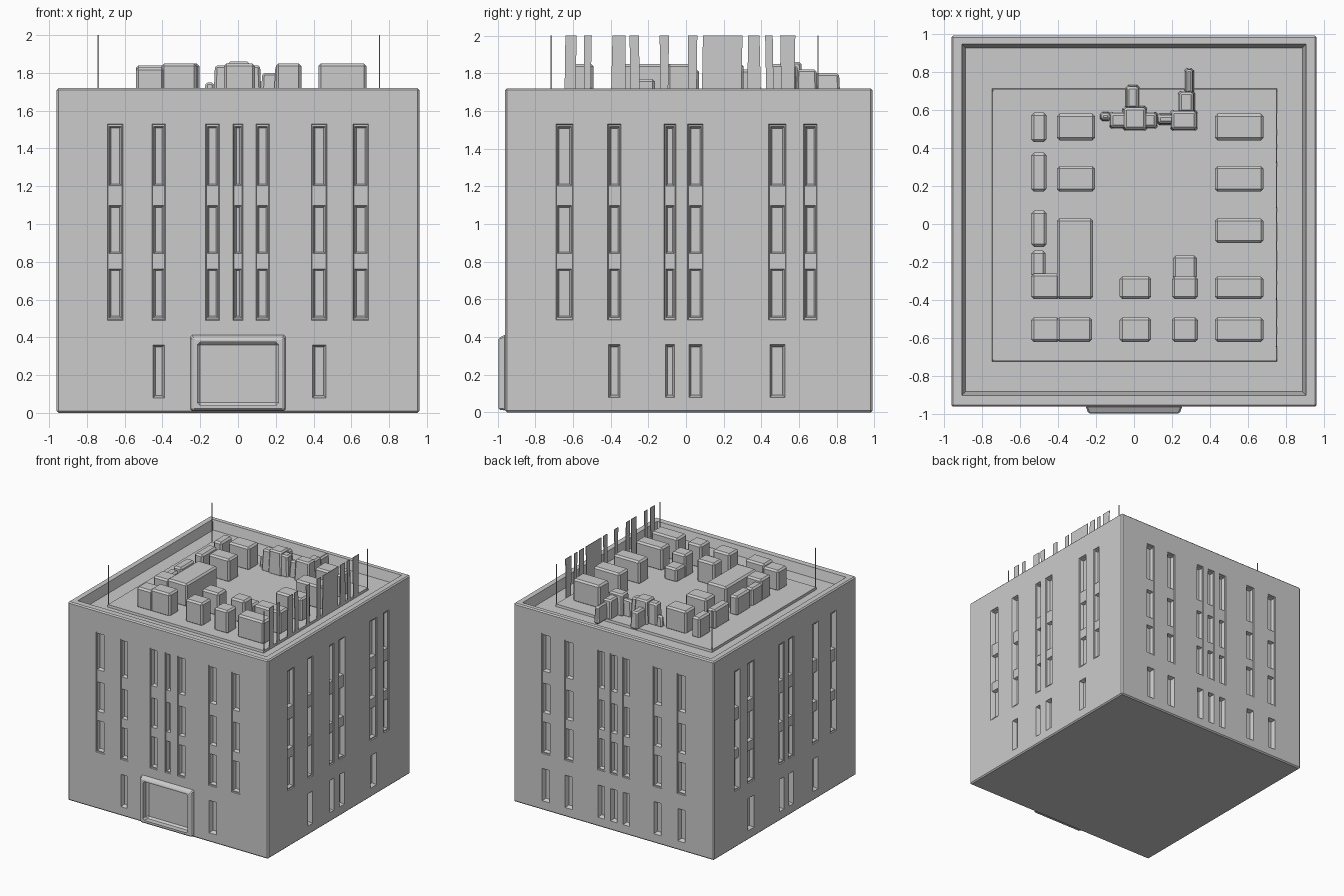
import bpy, bmesh, math, random

if "Cube" in bpy.data.objects:
    bpy.data.objects.remove(bpy.data.objects["Cube"])
random.seed(4)

X, Y0, Y1, H, DECK = 0.96, -0.96, 0.99, 1.72, 1.66


def hexa(bm, pts):
    """Closed six-sided solid from 4 base points and 4 matching top points."""
    v = [bm.verts.new(p) for p in pts]
    for f in ((3, 2, 1, 0), (4, 5, 6, 7), (0, 1, 5, 4), (1, 2, 6, 5), (2, 3, 7, 6), (3, 0, 4, 7)):
        bm.faces.new([v[i] for i in f])


def rect(x0, x1, y0, y1, z):
    return [(x0, y0, z), (x1, y0, z), (x1, y1, z), (x0, y1, z)]


def finish(bm, name, bevel=0.0):
    bmesh.ops.recalc_face_normals(bm, faces=bm.faces[:])
    if bevel:
        bmesh.ops.bevel(bm, geom=bm.edges[:], offset=bevel, segments=1, affect='EDGES')
    me = bpy.data.meshes.new(name)
    bm.to_mesh(me)
    bm.free()
    ob = bpy.data.objects.new(name, me)
    bpy.context.collection.objects.link(ob)
    return ob


def block(name, x0, x1, y0, y1, z0, z1, bevel=0.0, inset=0.0):
    bm = bmesh.new()
    hexa(bm, rect(x0, x1, y0, y1, z0)
         + rect(x0 + inset, x1 - inset, y0 + inset, y1 - inset, z1))
    return finish(bm, name, bevel)


def cut(ob, cutter):
    m = ob.modifiers.new("cut", 'BOOLEAN')
    m.operation, m.solver, m.object = 'DIFFERENCE', 'EXACT', cutter
    bpy.context.view_layer.objects.active = ob
    bpy.ops.object.modifier_apply(modifier=m.name)
    bpy.data.objects.remove(cutter)


# Wall frames: u runs along the wall, d goes into it
WALLS = {
    'front': lambda u, d, z: (u, Y0 + d, z),
    'back': lambda u, d, z: (u, Y1 - d, z),
    'right': lambda u, d, z: (X - d, u, z),
    'left': lambda u, d, z: (-X + d, u, z),
}
# Window columns: centre, width, has a ground floor window
COLUMNS = {
    'front': [(-.65, .07, 0), (-.42, .06, 1), (-.135, .06, 0), (0, .04, 0),
              (.13, .06, 0), (.43, .07, 1), (.65, .07, 0)],
    'back': [(-.65, .07, 1), (-.42, .07, 1), (-.12, .06, 1), (0, .06, 1),
             (.12, .06, 1), (.43, .07, 1), (.65, .07, 1)],
    'right': [(-.645, .08, 0), (-.38, .06, 1), (-.085, .05, 1), (.05, .07, 1),
              (.485, .08, 1), (.66, .06, 0)],
    'left': [(-.645, .07, 0), (-.40, .07, 1), (-.07, .06, 1), (.06, .06, 1),
             (.48, .08, 1), (.67, .06, 0)],
}
FLOORS = [(1.20, 1.52), (.84, 1.10), (.50, .765), (.08, .36)]


def recess(bm, wall, u, w, z0, z1, depth, slope):
    """Tapered pocket cut into a wall."""
    f, o, pts = WALLS[wall], 0.02, []
    k = slope / depth * o
    for d, s in ((-o, -k), (depth, slope)):
        a, b = u - w / 2 + s, u + w / 2 - s
        pts += [f(a, d, z0 + s), f(b, d, z0 + s), f(b, d, z1 - s), f(a, d, z1 - s)]
    hexa(bm, pts)


# Main building
body = block("building_body", -X, X, Y0, Y1, 0, H, 0.01)

# Roof well behind the parapet
bm = bmesh.new()
hexa(bm, rect(-.885, .885, -.88, .925, 1.64) + rect(-.915, .915, -.91, .955, 1.76))
cut(body, finish(bm, "roof_well_cutter"))

# Shallow vertical grooves, then the deeper windows inside them
grooves, windows = bmesh.new(), bmesh.new()
for wall, cols in COLUMNS.items():
    for u, w, ground in cols:
        recess(grooves, wall, u, w + .012, .49, 1.53, .008, .004)
        for z0, z1 in FLOORS[:3 + ground]:
            recess(windows, wall, u, w, z0, z1, .035, .012)
cut(body, finish(grooves, "groove_cutter"))
cut(body, finish(windows, "window_cutter"))

# Entrance surround, with the door opening cut through into the wall
bm = bmesh.new()
hexa(bm, [(-.255, -.955, .01), (.255, -.955, .01), (.255, -.955, .415), (-.255, -.955, .415),
          (-.24, -.995, .015), (.24, -.995, .015), (.24, -.995, .395), (-.24, -.995, .395)])
surround = finish(bm, "entrance_surround", .008)
for target in (surround, body):
    cut(target, block("door_cutter", -.215, .215, -1.1, -.935, .04, .375, .015))

# Raised roof deck
block("roof_deck", -.75, .755, -.725, .715, 1.62, DECK, 0, .006)

# Roof equipment: x0, x1, y0, y1, top
units = []
for y0, y1 in ((.44, .58), (.17, .305), (-.10, .03), (-.395, -.275), (-.62, -.49)):
    units.append((.425, .68, y0, y1, 1.85))
for y0, y1 in ((-.395, -.275), (-.62, -.49)):
    units += [(-.075, .09, y0, y1, 1.85), (.2, .335, y0, y1, 1.85)]
units += [
    (-.405, -.205, .44, .58, 1.85), (-.405, -.205, .17, .305, 1.85),
    (-.405, -.215, -.395, .03, 1.85), (-.54, -.39, -.395, -.26, 1.84),
    (-.405, -.22, -.62, -.49, 1.85), (-.54, -.39, -.62, -.49, 1.83),
    (-.54, -.46, .43, .585, 1.83), (-.54, -.46, .17, .375, 1.82),
    (-.54, -.46, -.12, .07, 1.82), (-.54, -.465, -.28, -.14, 1.81),
    (.205, .33, -.29, -.165, 1.77),
]
for i, (x0, x1, y0, y1, top) in enumerate(units):
    block(f"roof_unit_{i + 1}", x0, x1, y0, y1, DECK - .01, top, .014)

# Ducts: two cross-shaped clusters with low arms
ducts = [
    (-.13, .125, .50, .59, 1.84), (-.06, .07, .49, .62, 1.86), (-.045, .03, .60, .73, 1.80),
    (.12, .22, .52, .58, 1.80), (.19, .335, .49, .60, 1.84), (.23, .32, .58, .70, 1.82),
    (.265, .315, .68, .82, 1.80), (-.18, -.12, .54, .59, 1.75),
]
for i, (x0, x1, y0, y1, top) in enumerate(ducts):
    block(f"roof_duct_{i + 1}", x0, x1, y0, y1, DECK - .01, top, .012, .008)

# Thin corner poles
for i, (x, y) in enumerate(((-.74, -.715), (-.74, .70), (.75, .70), (.75, -.715))):
    block(f"corner_pole_{i + 1}", x - .003, x + .003, y - .003, y + .003, DECK - .01, 2.0)

# Ragged upright screen slats along the right roof edge
slats = [(-.64, -.58), (-.54, -.50), (-.39, -.32), (-.30, -.25), (-.14, -.09),
         (.01, .06), (.09, .30), (.33, .39), (.42, .46), (.50, .58)]
bm = bmesh.new()
for y0, y1 in slats:
    j = [random.uniform(-.01, .01) for _ in range(2)]
    hexa(bm, rect(.747, .752, y0 + j[0], y1 + j[1], DECK - .01) + rect(.747, .752, y0, y1, 2.0))
finish(bm, "screen_slats")
